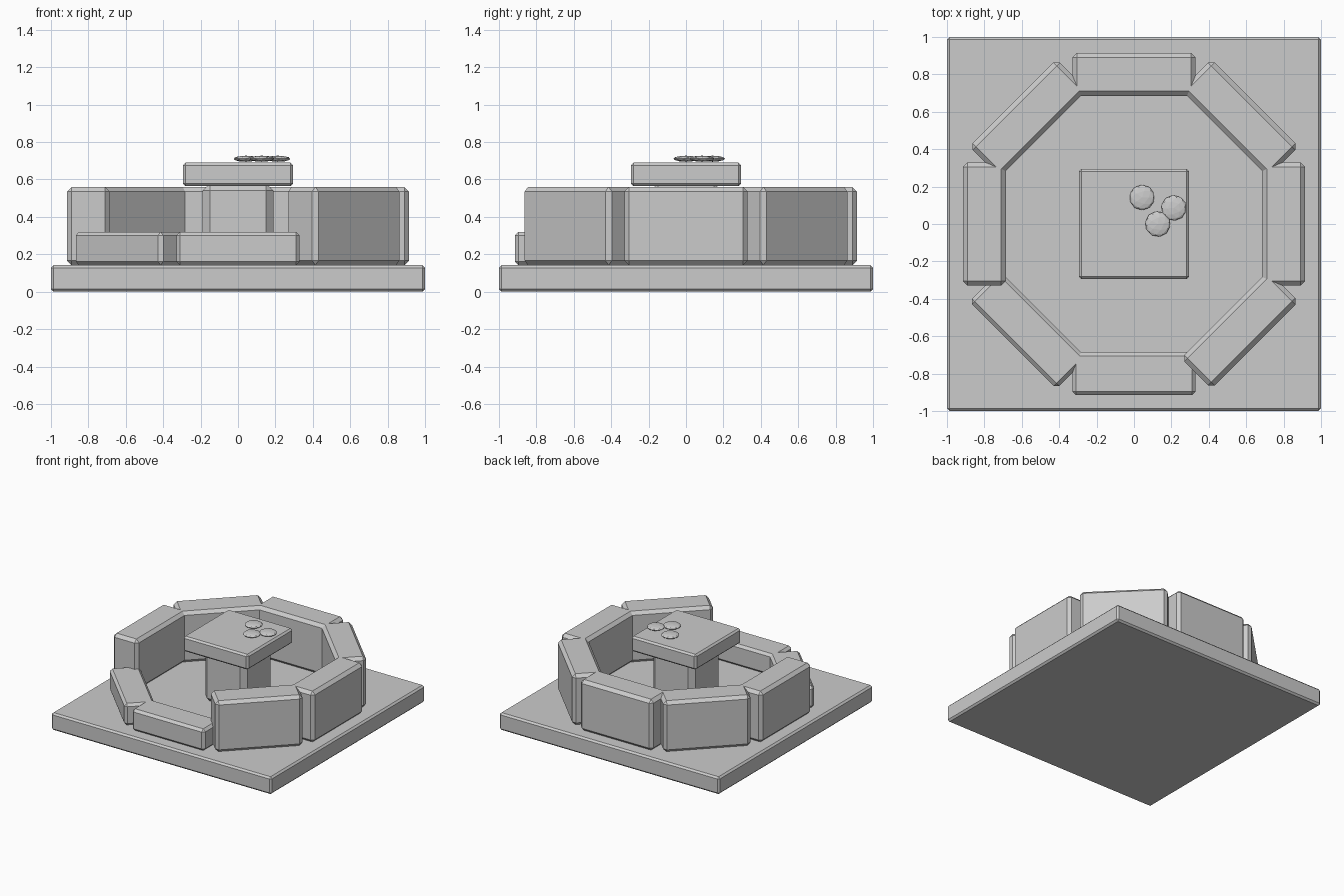
import bpy, math

if "Cube" in bpy.data.objects:
    bpy.data.objects.remove(bpy.data.objects["Cube"])


def block(name, center, size, bevel, angle=0.0):
    """Box with a single-segment chamfer on every edge."""
    bpy.ops.mesh.primitive_cube_add(size=1, location=center)
    ob = bpy.context.object
    ob.name = name
    ob.scale = size
    bpy.ops.object.transform_apply(location=False, rotation=False, scale=True)
    ob.rotation_euler.z = angle
    mod = ob.modifiers.new("chamfer", "BEVEL")
    mod.width = bevel
    mod.segments = 1
    return ob


# ground slab
BASE_TOP = 0.142
block("base_slab", (0, 0, BASE_TOP / 2), (2, 2, BASE_TOP), 0.014)

# octagonal wall: eight overlapping blocks, front and front-left are low
R = 0.80
for i in range(8):
    a = i * math.pi / 4
    low = i in (5, 6)
    top = 0.32 if low else 0.56
    block("low_wall" if low else "wall",
          (R * math.cos(a), R * math.sin(a), (BASE_TOP + top) / 2),
          (0.23, 0.66, top - BASE_TOP), 0.02 if low else 0.025, a)

# pedestal and table top
block("pedestal", (0, 0, 0.36), (0.38, 0.38, 0.44), 0.04)
block("table_top", (0, 0, 0.6275), (0.59, 0.59, 0.125), 0.014)

# flattened discs on the table
for k, (x, y) in enumerate([(0.043, 0.142), (0.213, 0.086), (0.127, 0.0)]):
    bpy.ops.mesh.primitive_ico_sphere_add(subdivisions=2, radius=0.068,
                                          location=(x, y, 0.711))
    coin = bpy.context.object
    coin.name = "disc"
    coin.scale.z = 0.24
    coin.rotation_euler.z = k * 0.7
